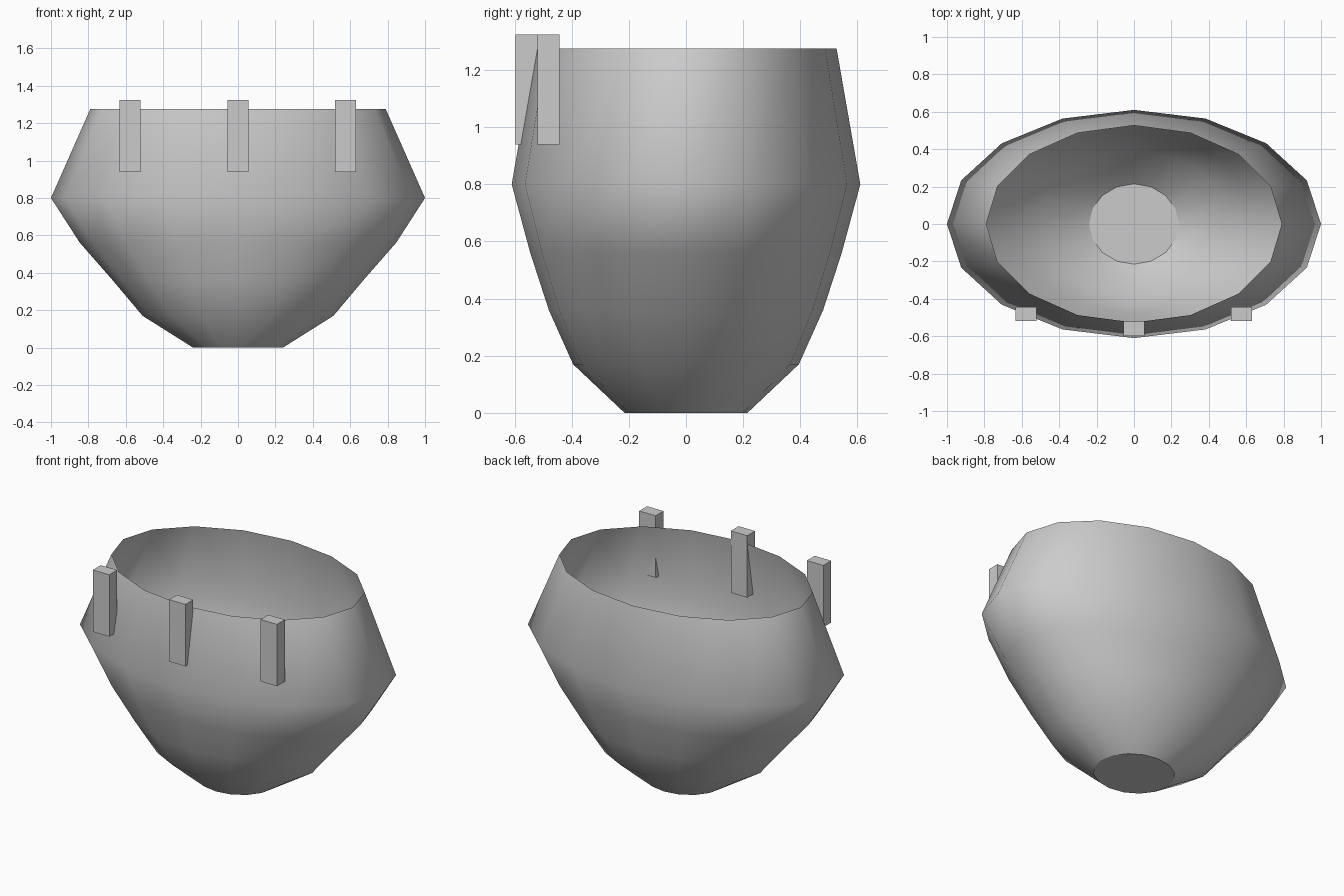
import bpy
import bmesh
from math import cos, sin, tau

cube = bpy.data.objects.get("Cube")
if cube:
    bpy.data.objects.remove(cube, do_unlink=True)

# Single grey material
grey = bpy.data.materials.new("plain grey")
grey.use_nodes = True
colour = (0.6, 0.6, 0.6, 1)
grey.diffuse_color = colour
grey.node_tree.nodes["Principled BSDF"].inputs["Base Color"].default_value = colour


def add_object(name, bm):
    mesh = bpy.data.meshes.new(name)
    bm.to_mesh(mesh)
    bm.free()
    mesh.materials.append(grey)
    obj = bpy.data.objects.new(name, mesh)
    bpy.context.collection.objects.link(obj)
    return obj


# Open oval bowl: stacked elliptical rings (half width, half depth, height)
SIDES = 16
profile = [(0.24, 0.215, 0), (0.51, 0.395, 0.17), (0.67, 0.48, 0.36),
           (0.845, 0.545, 0.56), (1.0, 0.61, 0.8), (0.79, 0.527, 1.275)]
bm = bmesh.new()
rings = [[bm.verts.new((rx * cos(tau * i / SIDES), ry * sin(tau * i / SIDES), z))
          for i in range(SIDES)] for rx, ry, z in profile]
for low, high in zip(rings, rings[1:]):
    for i in range(SIDES):
        j = (i + 1) % SIDES
        bm.faces.new((low[i], low[j], high[j], high[i])).smooth = True
# Flat base
bm.faces.new(rings[0][::-1])
add_object("bowl", bm)


# Upright tabs along the front rim
def add_tab(name, x, y):
    bm = bmesh.new()
    bmesh.ops.create_cube(bm, size=1)
    bmesh.ops.scale(bm, vec=(0.113, 0.077, 0.385), verts=bm.verts)
    bmesh.ops.translate(bm, vec=(x, y, 1.132), verts=bm.verts)
    add_object(name, bm)


add_tab("right_tab", -0.578, -0.481)
add_tab("middle_tab", 0, -0.559)
add_tab("left_tab", 0.575, -0.481)
